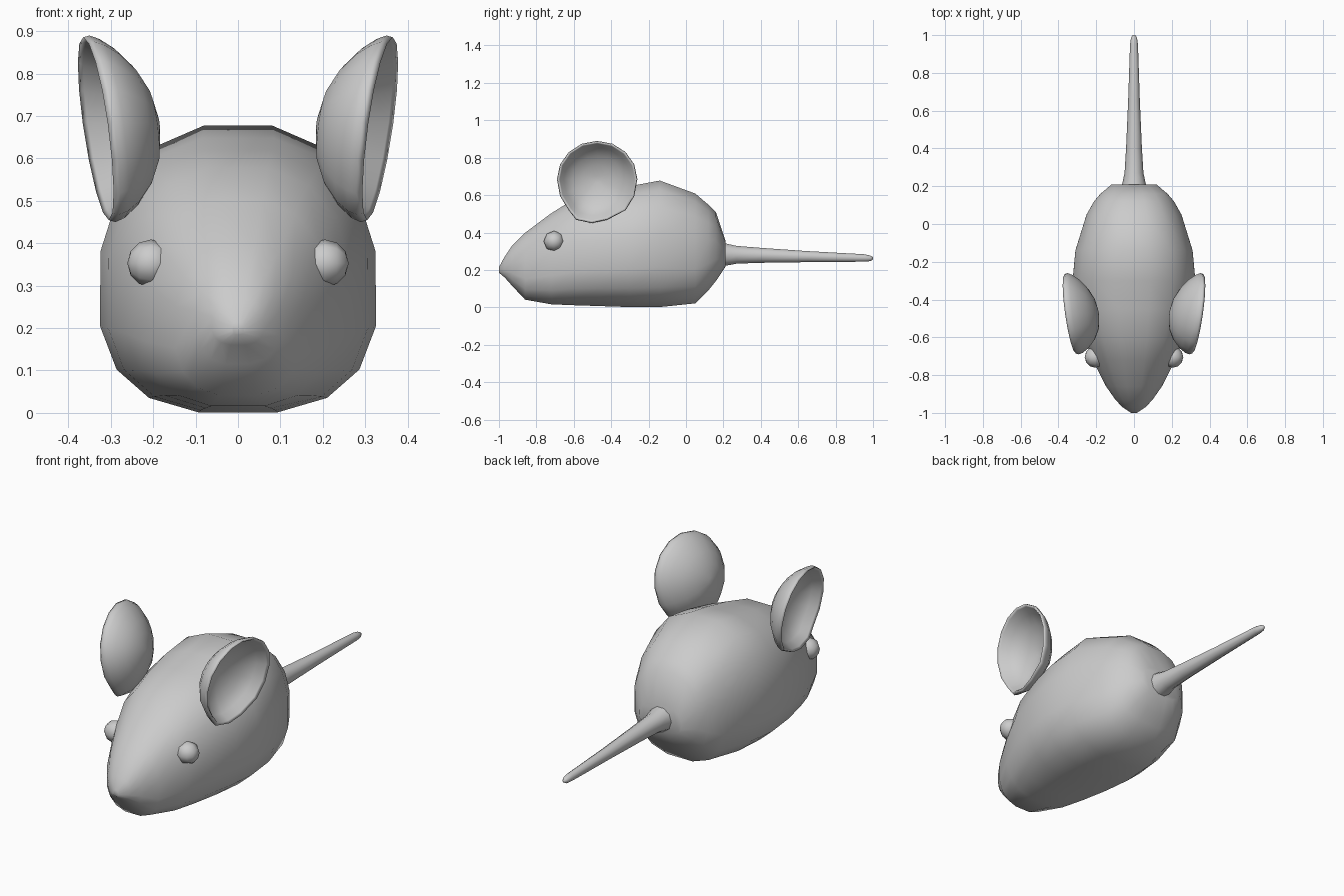
import bpy, bmesh, math
from mathutils import Vector

if "Cube" in bpy.data.objects:
    bpy.data.objects.remove(bpy.data.objects["Cube"])


def spow(v, e):
    return math.copysign(abs(v) ** e, v)


def loft(name, rings):
    """Skin closed rings of equal size and cap both ends, smooth shaded."""
    bm = bmesh.new()
    loops = [[bm.verts.new(p) for p in ring] for ring in rings]
    n = len(loops[0])
    for a, b in zip(loops, loops[1:]):
        for i in range(n):
            j = (i + 1) % n
            bm.faces.new((a[i], a[j], b[j], b[i]))
    bm.faces.new(loops[0][::-1])
    bm.faces.new(loops[-1])
    bmesh.ops.recalc_face_normals(bm, faces=bm.faces)
    for f in bm.faces:
        f.smooth = True
    mesh = bpy.data.meshes.new(name)
    bm.to_mesh(mesh)
    bm.free()
    obj = bpy.data.objects.new(name, mesh)
    bpy.context.collection.objects.link(obj)
    return obj


def body_ring(y, w, bottom, top, n=16):
    mid = bottom + 0.44 * (top - bottom)
    pts = []
    for i in range(n):
        a = 2 * math.pi * (i + 0.5) / n
        c, s = math.cos(a), math.sin(a)
        h, e = (top - mid, 2 / 2.4) if s > 0 else (mid - bottom, 2 / 2.6)
        # stretch so the flat top and bottom facets reach full height
        z = mid + h * min(1, abs(spow(s, e)) * 1.01) * (1 if s > 0 else -1)
        pts.append((w * spow(c, e), y, z))
    return pts


# Body: y, half width, bottom, top
stations = [
    (-1.0, 0.015, 0.185, 0.215), (-0.97, 0.062, 0.16, 0.27),
    (-0.93, 0.10, 0.115, 0.33), (-0.86, 0.15, 0.04, 0.40),
    (-0.72, 0.222, 0.015, 0.505), (-0.60, 0.27, 0.01, 0.58),
    (-0.45, 0.31, 0.005, 0.62), (-0.30, 0.33, 0.0, 0.65),
    (-0.14, 0.315, 0.0, 0.68), (0.05, 0.255, 0.02, 0.61),
    (0.12, 0.215, 0.09, 0.55), (0.16, 0.18, 0.14, 0.51),
    (0.21, 0.12, 0.215, 0.36),
]
loft("body", [body_ring(*s) for s in stations])

# Tail: y, centre height, radius
tail = [(0.15, 0.282, 0.075), (0.21, 0.282, 0.063), (0.27, 0.281, 0.05),
        (0.40, 0.278, 0.042), (0.65, 0.271, 0.031), (0.95, 0.264, 0.021),
        (0.985, 0.262, 0.016), (1.0, 0.262, 0.007)]
loft("tail", [[(r * math.cos(k * math.pi / 5), y, z + r * math.sin(k * math.pi / 5))
               for k in range(10)] for y, z, r in tail])


def ear_ring(side, r, depth, n=16):
    """One ring of the cupped ear; depth pushes it in toward the head."""
    pts = []
    for i in range(n):
        a = 2 * math.pi * i / n
        s = math.sin(a)
        dy = 0.215 * r * math.cos(a)
        dz = (0.205 if s > 0 else 0.235) * r * s
        x = 0.322 + 0.14 * dy + 0.14 * dz - depth
        pts.append((side * x, -0.475 + dy - (0.03 * r if s < -0.8 else 0), 0.685 + dz))
    return pts


for side, label in ((1, "right"), (-1, "left")):
    # Ear: convex back rings, rim, then hollow front rings
    back = [(r, 0.135 * (1 - r * r) ** 0.7) for r in (0.08, 0.4, 0.65, 0.85, 0.96)]
    rim = [(1.0, 0.0), (0.98, -0.015), (0.93, -0.005)]
    hollow = [(r, 0.11 * (1 - (r / 0.93) ** 2) ** 0.7) for r in (0.83, 0.62, 0.38, 0.08)]
    loft(label + "_ear", [ear_ring(side, r, d) for r, d in back + rim + hollow])

    # Eye
    bpy.ops.mesh.primitive_uv_sphere_add(segments=8, ring_count=6, radius=0.056,
                                         location=(side * 0.205, -0.705, 0.353))
    eye = bpy.context.object
    eye.name = label + "_eye"
    eye.rotation_euler = (0, math.pi / 2, 0)
    bpy.ops.object.shade_smooth()
